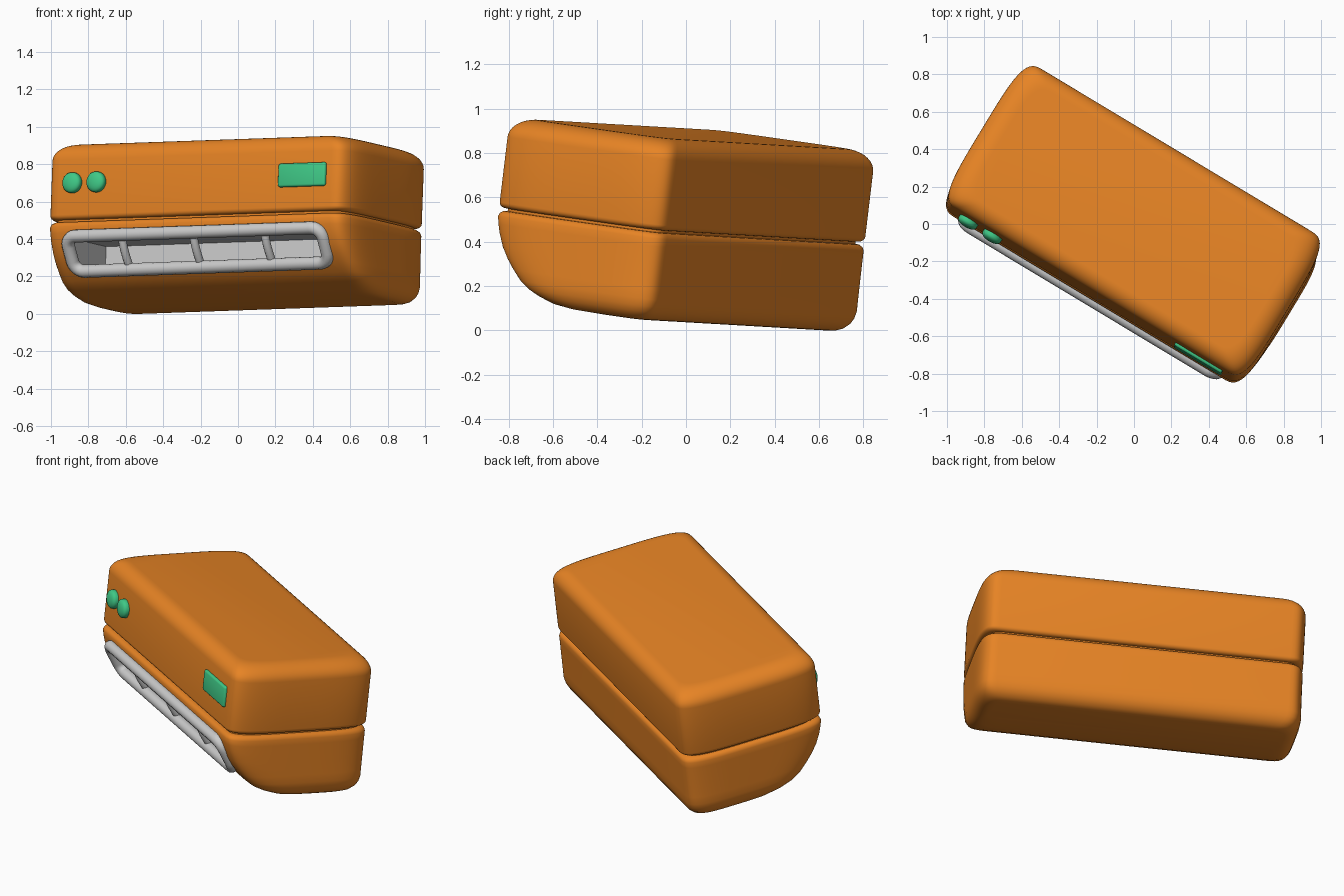
import bpy, bmesh
from math import sin, cos, pi, radians
from mathutils import Matrix, Vector

if "Cube" in bpy.data.objects:
    bpy.data.objects.remove(bpy.data.objects["Cube"])

# Tilted frame: u = length, v = depth, w = height
u = Vector((cos(radians(31)), -sin(radians(31)), 0.03)).normalized()
v = Vector((sin(radians(31)), cos(radians(31)), -0.122))
v = (v - u * v.dot(u)).normalized()
R = Matrix((u, v, u.cross(v))).transposed().to_4x4()
FRAME = Matrix.Translation((0, 0, .48)) @ R @ Matrix.Translation((0, 0, -.48))


def material(name, rgb):
    m = bpy.data.materials.new(name)
    m.diffuse_color = (*rgb, 1)
    m.use_nodes = True
    m.node_tree.nodes["Principled BSDF"].inputs["Base Color"].default_value = m.diffuse_color
    return m


ORANGE = material("orange", (.80, .23, .018))
GREEN = material("green", (.05, .58, .24))


def add(name, data, mat=None, smooth=True):
    ob = bpy.data.objects.new(name, data)
    bpy.context.collection.objects.link(ob)
    ob.matrix_world = FRAME
    if mat:
        data.materials.append(mat)
    if smooth and ob.type == 'MESH':
        bpy.ops.object.select_all(action='DESELECT')
        ob.select_set(True)
        bpy.context.view_layer.objects.active = ob
        bpy.ops.object.shade_smooth_by_angle(angle=radians(40))
    return ob


def from_bmesh(name, bm, mat=None, smooth=True):
    bmesh.ops.recalc_face_normals(bm, faces=bm.faces)
    me = bpy.data.meshes.new(name)
    bm.to_mesh(me)
    bm.free()
    return add(name, me, mat, smooth)


def plan(half_u, vf, vb, n=64):
    """Rounded rectangle with softly bulging ends."""
    pts, mid, b = [], (vf + vb) / 2, (vb - vf) / 2
    for i in range(n):
        t = 2 * pi * (i + .5) / n
        c, s = cos(t), sin(t)
        sc, ss = (1 if c > 0 else -1), (1 if s > 0 else -1)
        pts.append((sc * (half_u - .13 + .13 * abs(c) ** .5), mid + ss * b * abs(s) ** .5))
    return pts


def shell(name, rings):
    """Loft rings of (half_u, front_v, back_v, w) and cap both ends."""
    bm = bmesh.new()
    loops = [[bm.verts.new((*p, w)) for p in plan(h, a, b)] for h, a, b, w in rings]
    for A, B in zip(loops, loops[1:]):
        for i in range(len(A)):
            j = (i + 1) % len(A)
            bm.faces.new((A[i], A[j], B[j], B[i]))
    bm.faces.new(loops[0])
    bm.faces.new(loops[-1])
    return from_bmesh(name, bm, ORANGE)


# Upper housing
HU, VF, VB = .95, -.462, .42
rings = []
for k in range(6):
    a = pi / 2 * k / 5
    d = .025 * (1 - sin(a))
    rings.append((HU - d, VF + d, VB - d, .473 + .025 * (1 - cos(a))))
for k in range(10):
    a = pi / 2 * k / 9
    d = .09 * (1 - cos(a))
    rings.append((HU - d * 1.3, VF + d, VB - d, .795 + .09 * sin(a)))
shell("upper_housing", rings)

# Lower housing with curved front belly
belly = [(.06, .10, .09), (.064, -.05, .065), (.076, -.134, .04), (.10, -.20, .018),
         (.127, -.257, .006), (.16, -.302, 0), (.207, -.348, 0), (.25, -.384, 0), (.30, -.417, 0),
         (.36, -.443, 0), (.40, -.455, 0), (.435, -.462, 0), (.45, -.457, .005),
         (.460, -.445, .017), (.463, -.42, .042)]
lower = shell("lower_housing", [(HU - d, f, VB - d, w) for w, f, d in belly])

# Core joining the two housings inside the seam
shell("seam_core", [(HU - .03, VF + .03, VB - .03, z) for z in (.44, .50)])


def box(name, lo, hi, mat=None, bevel=0, open_front=False):
    bm = bmesh.new()
    bmesh.ops.create_cube(bm, size=1)
    for p in bm.verts:
        p.co = [lo[i] + (p.co[i] + .5) * (hi[i] - lo[i]) for i in range(3)]
    if bevel:
        bmesh.ops.bevel(bm, geom=bm.edges[:], offset=bevel, segments=3, profile=.5, affect='EDGES')
    if open_front:
        # slope the open mouth so it follows the belly
        for p in bm.verts:
            if p.co.y < -.2:
                p.co.y = -.432 if p.co.z > .3 else -.345
        bmesh.ops.delete(bm, geom=[f for f in bm.faces if f.normal.y < -.5], context='FACES_ONLY')
    return from_bmesh(name, bm, mat, smooth=bool(bevel))


# Air outlet recess and its grey lining
cutter = box("outlet_cutter", (-.79, -.7, .205), (.79, -.05, .38))
cutter.hide_render = True
cutter.hide_viewport = True
mod = lower.modifiers.new("outlet", 'BOOLEAN')
mod.operation, mod.object = 'DIFFERENCE', cutter
box("outlet_lining", (-.785, -.4, .21), (.785, -.055, .375), open_front=True)


def tube(name, pts, r, cyclic=False):
    cu = bpy.data.curves.new(name, 'CURVE')
    cu.dimensions, cu.bevel_depth, cu.bevel_resolution = '3D', r, 4
    cu.use_fill_caps = True
    sp = cu.splines.new('POLY')
    sp.points.add(len(pts) - 1)
    for p, co in zip(sp.points, pts):
        p.co = (*co, 1)
    sp.use_cyclic_u, sp.use_smooth = cyclic, True
    return add(name, cu)


# Outlet frame: rounded rectangle lying on the sloped belly
def on_slope(x, s, bow=0):
    return (x, -.393 - .055 * s - bow, .293 + .088 * s)


path = []
for q, (sx, sy) in enumerate(((1, 1), (-1, 1), (-1, -1), (1, -1))):
    for k in range(7):
        a = pi / 2 * (q + k / 6)
        path.append(on_slope(sx * .735 + .06 * cos(a), sy * .42 + .58 * sin(a), .01))
tube("outlet_frame", path, .035, True)

# Divider bars
for i in range(3):
    x = -.46 + .445 * i
    tube(f"outlet_bar_{i + 1}", [on_slope(x, -1 + k / 4, .012 * sin(pi * k / 8) - .01)
                                 for k in range(9)], .022)

# Round buttons
for i, x in enumerate((-.76, -.61)):
    bm = bmesh.new()
    bmesh.ops.create_uvsphere(bm, u_segments=32, v_segments=16, radius=1)
    for p in bm.verts:
        r = max((1 - abs(p.co.z) ** 3), 0) ** .5 / max(Vector(p.co[:2]).length, 1e-6)
        p.co = (x + .056 * p.co.x * r, -.47 - .034 * p.co.z, .668 + .056 * p.co.y * r)
    bmesh.ops.remove_doubles(bm, verts=bm.verts, dist=1e-4)
    from_bmesh(f"button_{i + 1}", bm, GREEN)

# Display panel
box("display", (.525, -.478, .605), (.82, -.44, .732), GREEN, bevel=.012)
